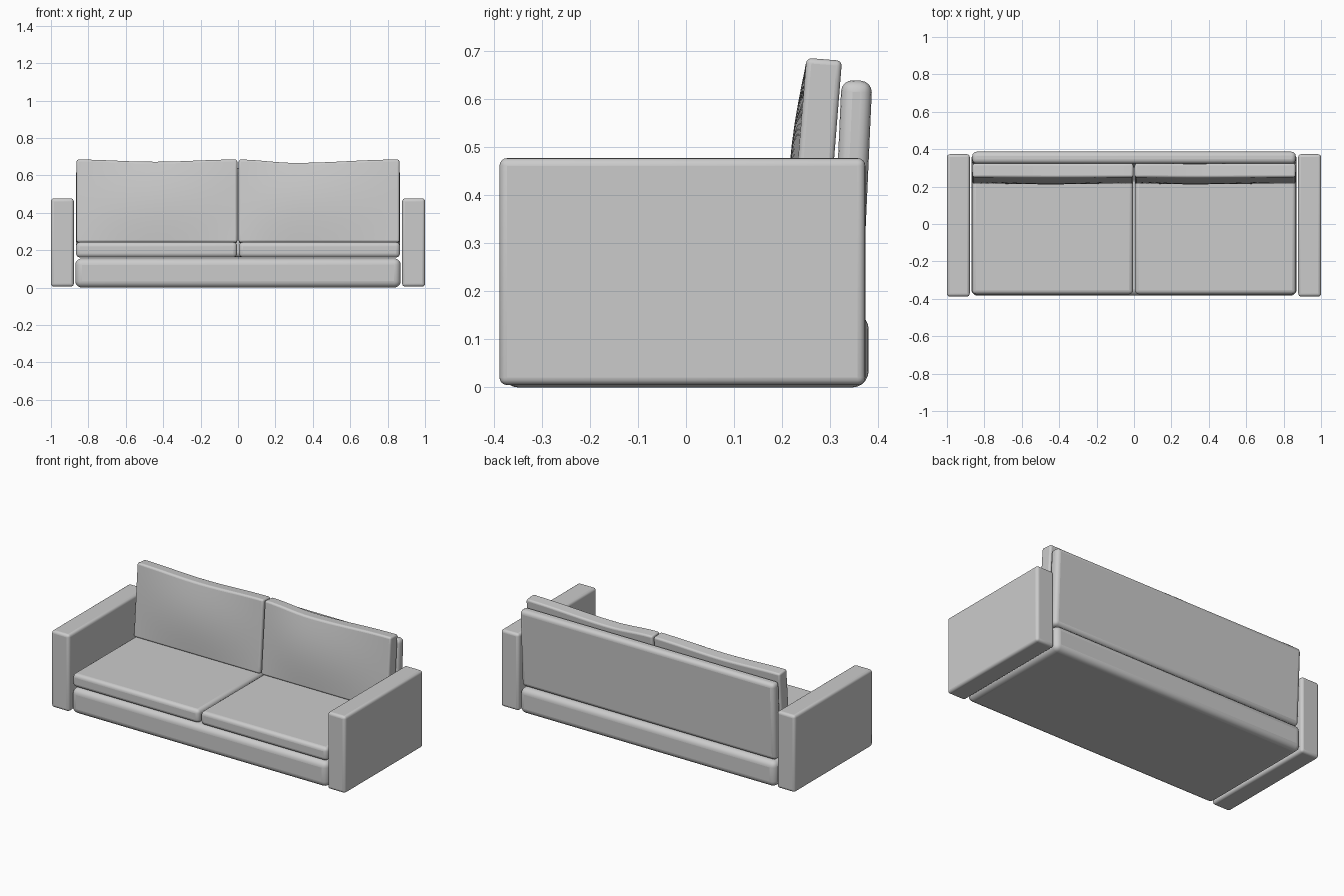
import bpy, bmesh, math
from mathutils import Vector

if "Cube" in bpy.data.objects:
    bpy.data.objects.remove(bpy.data.objects["Cube"])


def soft_box(name, lo, hi, radius, tilt=0.0, cuts=(0, 0, 0), shape=None, segments=4):
    """Rounded box between two corners, leaning back about its bottom edge."""
    lo, hi = Vector(lo), Vector(hi)
    size, mid = hi - lo, (lo + hi) / 2
    bm = bmesh.new()
    bmesh.ops.create_cube(bm, size=1)
    for axis, n in enumerate(cuts):
        normal = Vector((0, 0, 0))
        normal[axis] = 1
        for i in range(1, n + 1):
            bmesh.ops.bisect_plane(bm, geom=bm.verts[:] + bm.edges[:] + bm.faces[:],
                                   plane_co=normal * (i / (n + 1) - 0.5), plane_no=normal)
    for v in bm.verts:
        offset = shape(v.co) if shape else Vector((0, 0, 0))
        v.co = Vector((v.co.x * size.x, v.co.y * size.y, (v.co.z + 0.5) * size.z)) + offset
    mesh = bpy.data.meshes.new(name)
    bm.to_mesh(mesh)
    bm.free()
    ob = bpy.data.objects.new(name, mesh)
    bpy.context.collection.objects.link(ob)
    ob.location = (mid.x, mid.y, lo.z)
    ob.rotation_euler.x = -tilt
    bevel = ob.modifiers.new("Rounded", 'BEVEL')
    bevel.width = radius
    bevel.segments = segments
    bevel.limit_method = 'ANGLE'
    bevel.angle_limit = math.radians(40)
    bpy.ops.object.select_all(action='DESELECT')
    ob.select_set(True)
    bpy.context.view_layer.objects.active = ob
    bpy.ops.object.shade_smooth_by_angle(angle=math.radians(40))
    return ob


def cushion_shape(dip_at, dip):
    """Sagging top edge and a plump front for a back cushion."""
    def shape(p):
        # parabola with zero ends and its peak moved to dip_at
        t = p.x + 0.5
        t = t / dip_at * 0.5 if t < dip_at else 0.5 + (t - dip_at) / (1 - dip_at) * 0.5
        across = math.sin(math.pi * t) ** 2
        up = p.z + 0.5
        bulge = 0.017 * math.sin(math.pi * t) * math.sin(math.pi * up) if p.y < 0 else 0
        return Vector((0, -bulge, -dip * across * up ** 3))
    return shape


# Base
soft_box("base", (-0.87, -0.383, 0), (0.87, 0.38, 0.156), 0.035, segments=5)

# Rear panel, leaning back
soft_box("back_panel", (-0.865, 0.302, 0.162), (0.865, 0.366, 0.639), 0.024, tilt=0.045)

for side, sign in (("left", -1), ("right", 1)):
    # Arm
    x = sorted((sign * 0.878, sign * 1.0))
    soft_box(side + "_arm", (x[0], -0.388, 0.005), (x[1], 0.373, 0.477), 0.016)

    # Seat cushion
    x = sorted((sign * 0.005, sign * 0.866))
    soft_box(side + "_seat_cushion", (x[0], -0.376, 0.161), (x[1], 0.295, 0.243), 0.022)

    # Back cushion
    x = sorted((sign * 0.004, sign * 0.863))
    soft_box(side + "_back_cushion", (x[0], 0.215, 0.24), (x[1], 0.289, 0.684), 0.011,
             tilt=0.08, cuts=(15, 0, 9),
             shape=cushion_shape(0.48, 0.012) if sign < 0 else cushion_shape(0.35, 0.018))
